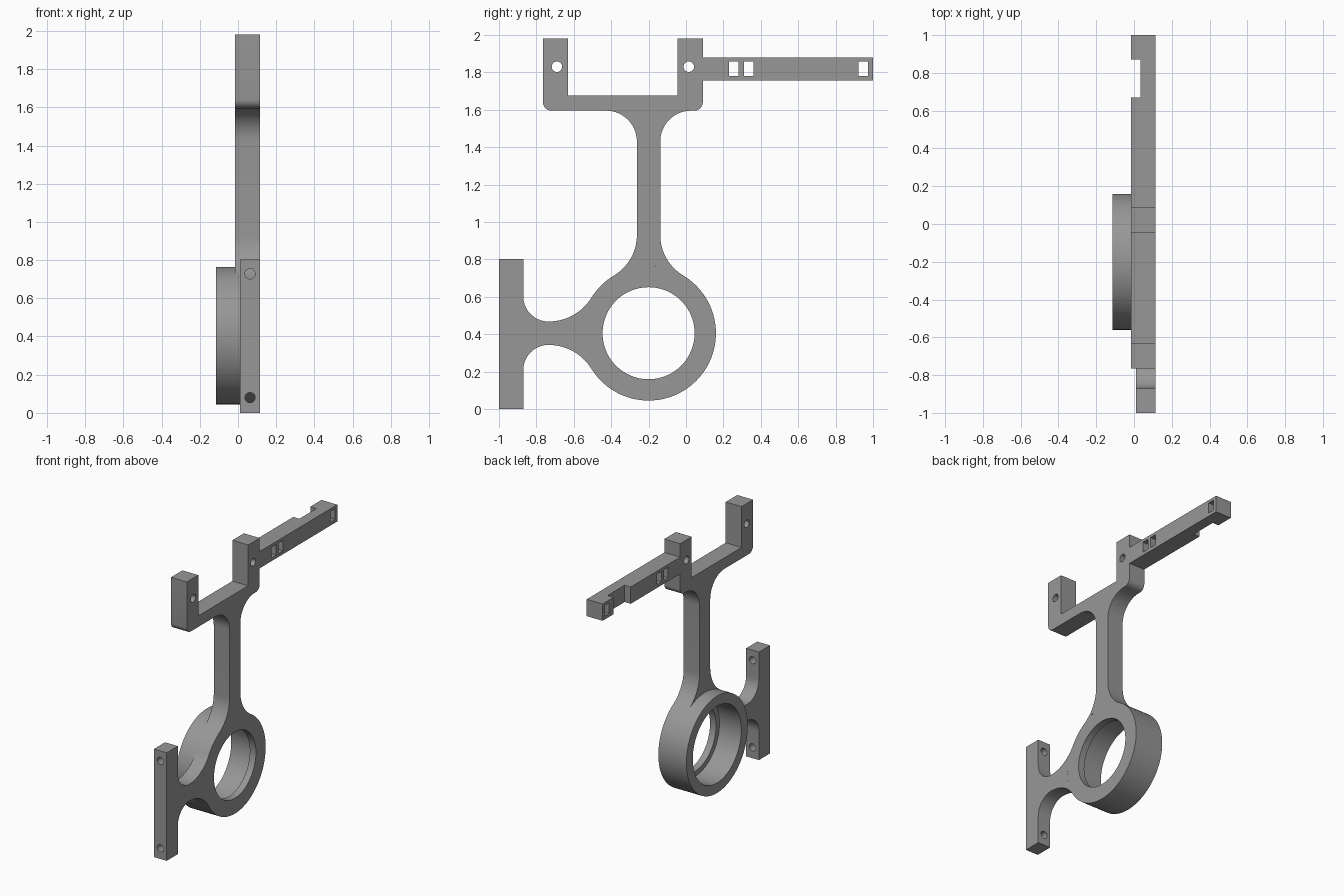
import bpy, bmesh, math

if "Cube" in bpy.data.objects:
    bpy.data.objects.remove(bpy.data.objects["Cube"])

grey = bpy.data.materials.new("plain grey")
grey.diffuse_color = (0.31, 0.31, 0.31, 1)
grey.use_nodes = True
grey.node_tree.nodes["Principled BSDF"].inputs["Base Color"].default_value = grey.diffuse_color

CY, CZ, R = -0.2, 0.405, 0.36      # ring centre and outer radius
W = 0.0625                         # half width of the necks
X0, X1 = -0.015, 0.115             # plate thickness range


def finish(name, bm, smooth=True):
    bmesh.ops.recalc_face_normals(bm, faces=bm.faces)
    me = bpy.data.meshes.new(name)
    bm.to_mesh(me)
    bm.free()
    me.materials.append(grey)
    ob = bpy.data.objects.new(name, me)
    bpy.context.collection.objects.link(ob)
    return ob


def extrude(name, pts, depth):
    """Closed outline of 3D points, extruded along a vector."""
    bm = bmesh.new()
    face = bm.faces.new([bm.verts.new(p) for p in pts])
    new = bmesh.ops.extrude_face_region(bm, geom=[face], use_keep_orig=True)
    bmesh.ops.translate(bm, vec=depth,
                        verts=[v for v in new["geom"] if isinstance(v, bmesh.types.BMVert)])
    return finish(name, bm)


def arc(cx, cy, r, a0, a1, n=14):
    return [(cx + r * math.cos(math.radians(a0 + (a1 - a0) * i / n)),
             cy + r * math.sin(math.radians(a0 + (a1 - a0) * i / n))) for i in range(n + 1)]


def mirror(pts):
    return [(-u, v) for u, v in reversed(pts)]


def neck(h):
    """Right flank of a neck blending out of the ring, and the ring seat below it."""
    r = (W * W + h * h - R * R) / (2 * (R - W))
    a = math.degrees(math.atan2(h, W + r))
    flank = arc(W + r, h, r, 180 + a, 180)
    seat = arc(0, 0, R, 180 - a, a, 24)[1:-1]
    return flank, seat


def cut(ob, cutters):
    for c in cutters:
        m = ob.modifiers.new("hole", 'BOOLEAN')
        m.operation, m.solver, m.object = 'DIFFERENCE', 'EXACT', c
    bpy.context.view_layer.objects.active = ob
    for m in list(ob.modifiers):
        bpy.ops.object.modifier_apply(modifier=m.name)
    for c in cutters:
        bpy.data.objects.remove(c)


def round_cutter(a, b, r, axis):
    if axis == 'X':
        return extrude("cutter", [(-0.5, u, v) for u, v in arc(a, b, r, 0, 345, 23)], (1, 0, 0))
    return extrude("cutter", [(u, -1.2, v) for u, v in arc(a, b, r, 0, 345, 23)], (0, 0.5, 0))


# stem and fork
flank, seat = neck(0.525)
rf, top = 0.165, 1.595
right = flank + arc(W + rf, top - CZ - rf, rf, 180, 90)
yz = [(CY + u, CZ + v) for u, v in right]
yz += arc(0.045, top + 0.045, 0.045, -90, 0, 6)
yz += [(0.09, 1.98), (-0.045, 1.98), (-0.045, 1.677), (-0.63, 1.677), (-0.63, 1.98), (-0.765, 1.98)]
yz += arc(-0.72, top + 0.045, 0.045, 180, 270, 6)
yz += [(CY + u, CZ + v) for u, v in mirror(right) + seat]
fork = extrude("stem_and_fork", [(X0, y, z) for y, z in yz], (X1 - X0, 0, 0))
cut(fork, [round_cutter(y, 1.83, 0.028, 'X') for y in (-0.69, 0.015)])

# side bracket with mounting flange
flank, seat = neck(0.535)
right = flank + arc(W + 0.135, 0.535, 0.135, 180, 90)
uv = right + [(0.397, 0.67), (0.397, 0.8), (-0.405, 0.8), (-0.405, 0.67)] + mirror(right) + seat
bracket = extrude("side_bracket", [(0.01, CY - v, CZ + u) for u, v in uv], (X1 - 0.01, 0, 0))
cut(bracket, [round_cutter(0.063, z, 0.027, 'Y') for z in (0.08, 0.728)])

# notched arm with rectangular slots
xy = [(X0, 0.09), (X1, 0.09), (X1, 1), (X0, 1), (X0, 0.87), (0.035, 0.87), (0.035, 0.67), (X0, 0.67)]
arm = extrude("slotted_arm", [(x, y, 1.755) for x, y in xy], (0, 0, 0.125))
cut(arm, [extrude("cutter", [(-0.5, y, 1.78), (-0.5, y + 0.052, 1.78),
                             (-0.5, y + 0.052, 1.858), (-0.5, y, 1.858)], (1, 0, 0))
          for y in (0.23, 0.31, 0.922)])

# ring with a stepped bore
bm = bmesh.new()
n = 96
section = [(-0.115, R), (X1, R), (X1, 0.246), (0.065, 0.246), (0.065, 0.285), (-0.115, 0.285)]
loops = [[bm.verts.new((x, CY + r * math.cos(2 * math.pi * i / n),
                        CZ + r * math.sin(2 * math.pi * i / n))) for x, r in section]
         for i in range(n)]
for i in range(n):
    a, b = loops[i], loops[(i + 1) % n]
    for j in range(6):
        k = (j + 1) % 6
        bm.faces.new((a[j], a[k], b[k], b[j]))
finish("bearing_ring", bm)

# smooth the curved walls, keep the edges crisp
for ob in bpy.context.scene.objects:
    ob.select_set(True)
bpy.context.view_layer.objects.active = fork
bpy.ops.object.shade_smooth_by_angle(angle=math.radians(25))
